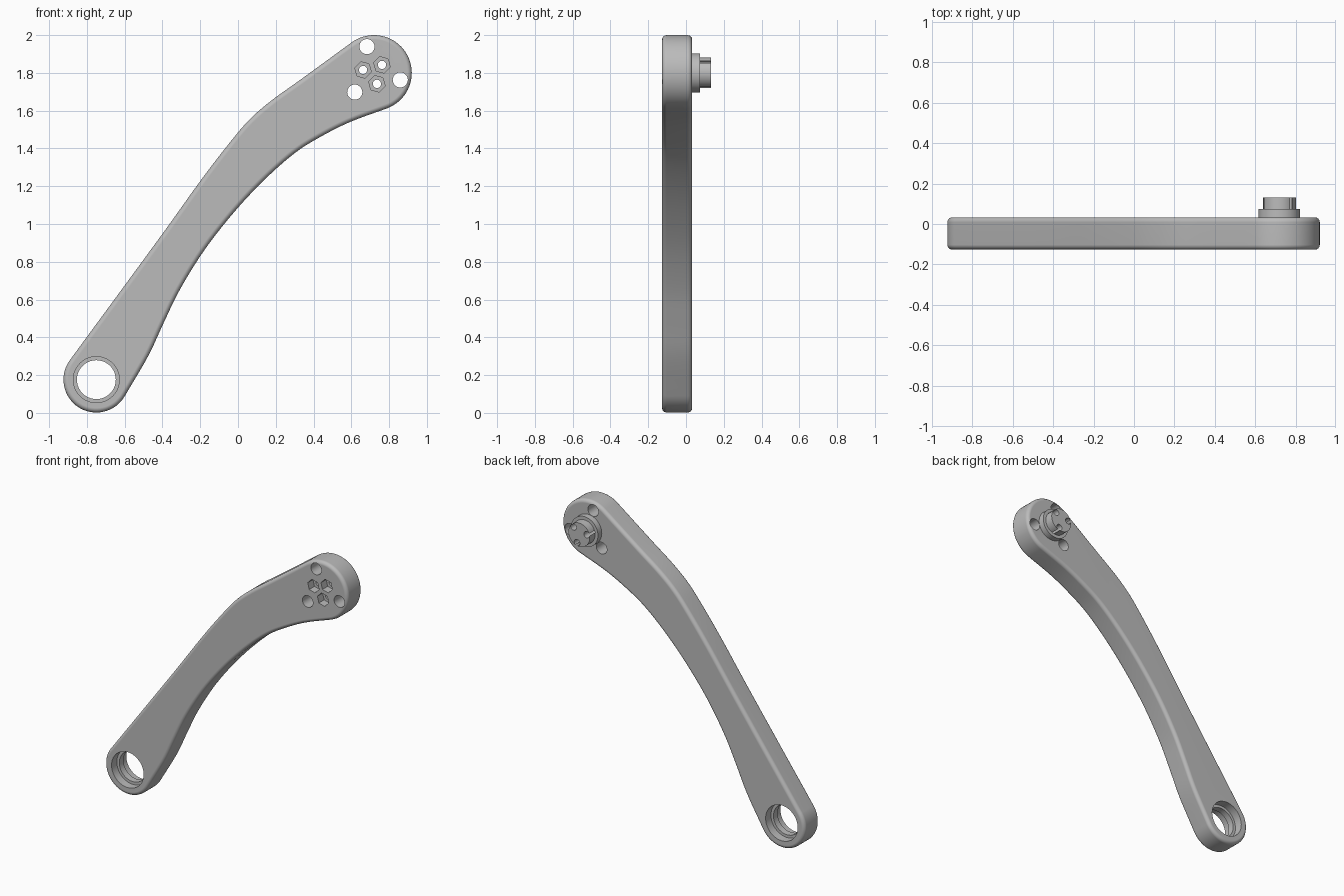
import bpy, bmesh
from math import sin, cos, radians
from mathutils import Vector

cube = bpy.data.objects.get("Cube")
if cube:
    bpy.data.objects.remove(cube, do_unlink=True)

metal = bpy.data.materials.new("satin grey metal")
metal.use_nodes = True
GREY = (0.5, 0.5, 0.5, 1)
metal.diffuse_color = GREY
metal.node_tree.nodes["Principled BSDF"].inputs["Base Color"].default_value = GREY

FRONT, BACK = -0.127, 0.033
EYE, HEAD = Vector((-0.75, 0.176)), Vector((0.72, 1.8))


def arc(centre, r, a0, a1, n):
    """Points on an arc in the x-z plane, angles in degrees."""
    angles = [radians(a0 + (a1 - a0) * i / n) for i in range(n + 1)]
    return [centre + r * Vector((cos(a), sin(a))) for a in angles]


def circle(centre, r, n=40, turn=0):
    return arc(centre, r, turn, turn + 360, n)[:-1]


def polar(centre, r, angle):
    return arc(centre, r, angle, angle, 1)[0]


def smooth_path(points, steps=5):
    """Interior points of a smooth curve through the given points."""
    p = [Vector(q) for q in points]
    p = [2 * p[0] - p[1]] + p + [2 * p[-1] - p[-2]]
    out = []
    for a, b, c, d in zip(p, p[1:], p[2:], p[3:]):
        for i in range(steps):
            t = i / steps
            out.append(0.5 * (2 * b + (c - a) * t + (2 * a - 5 * b + 4 * c - d) * t * t
                              + (3 * b - a - 3 * c + d) * t ** 3))
    return out[1:]


def prism(name, outline, y0, y1):
    """Extrude an x-z outline from y0 to y1."""
    bm = bmesh.new()
    face = bm.faces.new([bm.verts.new((p.x, y0, p.y)) for p in outline])
    new = bmesh.ops.extrude_face_region(bm, geom=[face])["geom"]
    for v in new:
        if isinstance(v, bmesh.types.BMVert):
            v.co.y = y1
    bmesh.ops.recalc_face_normals(bm, faces=bm.faces[:])
    mesh = bpy.data.meshes.new(name)
    bm.to_mesh(mesh)
    bm.free()
    obj = bpy.data.objects.new(name, mesh)
    bpy.context.collection.objects.link(obj)
    mesh.materials.append(metal)
    return obj


def cutter(outline, y0=-0.3, y1=0.3):
    obj = prism("hole_cutter", outline, y0, y1)
    obj.hide_render = True
    return obj


def finish(obj, cutters):
    """Cut the holes, bake the result and shade it."""
    for c in cutters:
        mod = obj.modifiers.new("hole", "BOOLEAN")
        mod.object, mod.operation, mod.solver = c, "DIFFERENCE", "EXACT"
    bpy.context.view_layer.update()
    deps = bpy.context.evaluated_depsgraph_get()
    baked = bpy.data.meshes.new_from_object(obj.evaluated_get(deps))
    obj.modifiers.clear()
    obj.data = baked
    bpy.ops.object.select_all(action="DESELECT")
    obj.select_set(True)
    bpy.context.view_layer.objects.active = obj
    bpy.ops.object.shade_smooth_by_angle(angle=radians(32))
    normals = obj.modifiers.new("flat faces", "WEIGHTED_NORMAL")
    normals.keep_sharp = True


# Curved arm outline: eye arc, lower edge, head arc, upper edge
eye_arc = arc(EYE, 0.174, 144, 330, 32)
head_arc = arc(HEAD, 0.2, -70, 125.6, 36)
lower = [eye_arc[-1], (-0.476, 0.3), (-0.397, 0.469), (-0.307, 0.654), (-0.175, 0.866),
         (-0.016, 1.068), (0.143, 1.237), (0.3, 1.375), (0.434, 1.46), (0.593, 1.54),
         head_arc[0]]
upper = [head_arc[-1], (0.328, 1.762), (0.18, 1.656), (0.063, 1.555), (-0.042, 1.433),
         (-0.2, 1.227), (-0.413, 0.93), eye_arc[0]]
arm = prism("crank_arm", eye_arc + smooth_path(lower) + head_arc + smooth_path(upper),
            FRONT, BACK)
bevel = arm.modifiers.new("rounded edges", "BEVEL")
bevel.width, bevel.segments = 0.024, 4
bevel.limit_method, bevel.angle_limit = "ANGLE", radians(50)
bevel.use_clamp_overlap = False

# Stepped eye with a lip between two counterbores
eye_cuts = [cutter(circle(EYE, 0.103)),
            cutter(circle(EYE, 0.122), -0.3, -0.07),
            cutter(circle(EYE, 0.122), -0.025, 0.3)]

# Three large through holes, three bolt holes with hexagonal nut pockets
large, bolts, pockets = [], [], []
for k in range(3):
    turn = 120 * k
    large.append(cutter(circle(polar(HEAD, 0.144, 105 + turn), 0.04, 28)))
    spot = polar(HEAD, 0.06, 45 + turn)
    bolts.append(cutter(circle(spot, 0.022, 20)))
    pockets.append(cutter(circle(spot, 0.045, 6, 45 + turn), -0.3, -0.07))
finish(arm, eye_cuts + large + bolts + pockets)

# Stepped boss on the back of the head
flange = prism("boss_flange", circle(HEAD, 0.103, 48), BACK - 0.003, 0.074)
spigot = prism("boss_spigot", circle(HEAD, 0.081, 48), 0.072, 0.132)
for part in (flange, spigot):
    finish(part, bolts)

for c in eye_cuts + large + bolts + pockets:
    bpy.data.objects.remove(c, do_unlink=True)
